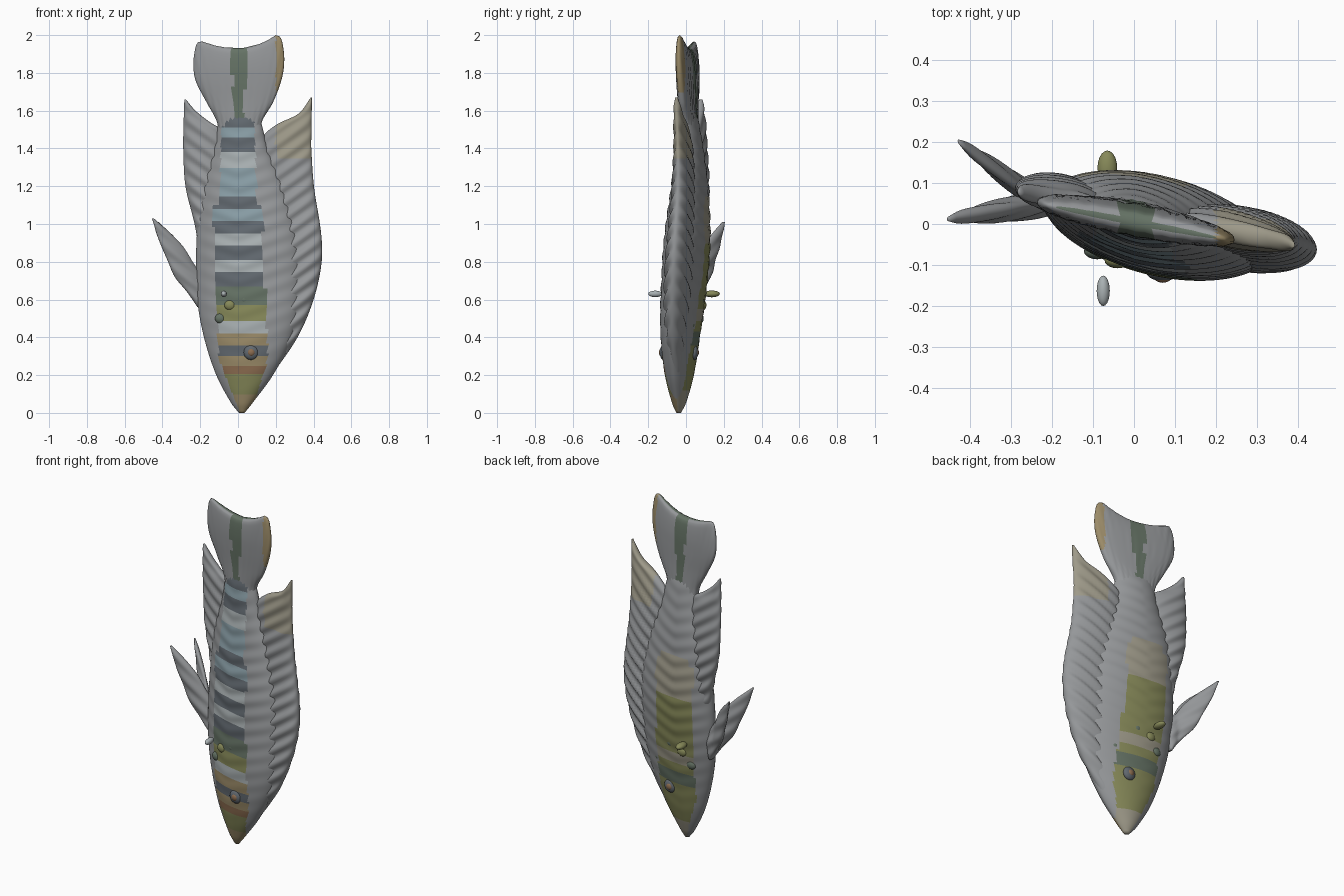
import bpy, bmesh, math
from mathutils import Vector

if "Cube" in bpy.data.objects:
    bpy.data.objects.remove(bpy.data.objects["Cube"])


def hermite(pts, z, k):
    """Smooth value of column k of a table whose column 0 is height."""
    n = len(pts)
    i = 0
    while i < n - 2 and z > pts[i + 1][0]:
        i += 1

    def slope(j):
        a, b = pts[max(j - 1, 0)], pts[min(j + 1, n - 1)]
        return (b[k] - a[k]) / (b[0] - a[0])
    h = pts[i + 1][0] - pts[i][0]
    t = (z - pts[i][0]) / h
    return ((2*t**3 - 3*t**2 + 1) * pts[i][k] + (t**3 - 2*t**2 + t) * h * slope(i)
            + (3*t**2 - 2*t**3) * pts[i + 1][k] + (t**3 - t**2) * h * slope(i + 1))


# Median surface of the fish: gently bent and turned about z
SPINE = [(0, -.035), (.4, -.02), (.8, .01), (1.2, .025), (1.6, .015), (2.0, .003)]


def median(x, z):
    return hermite(SPINE, z, 1) - .19 * x


# Palette, shared by all parts
COLOURS = {
    "grey": (.30, .31, .32), "slate": (.12, .14, .16), "blue": (.25, .34, .38),
    "pale": (.40, .44, .45), "olive": (.24, .25, .10), "moss": (.13, .17, .13),
    "ochre": (.33, .26, .14), "rust": (.26, .15, .08), "sand": (.34, .32, .25)}
NAMES = list(COLOURS)
MATS = []
for name, rgb in COLOURS.items():
    m = bpy.data.materials.new(name)
    m.diffuse_color = (*rgb, 1)
    m.use_nodes = True
    m.node_tree.nodes["Principled BSDF"].inputs["Base Color"].default_value = m.diffuse_color
    MATS.append(m)


def finish(name, bm, paint):
    bmesh.ops.recalc_face_normals(bm, faces=bm.faces)
    bm.normal_update()
    for f in bm.faces:
        f.smooth = True
        f.material_index = NAMES.index(paint(f.calc_center_median(), f.normal))
    me = bpy.data.meshes.new(name)
    bm.to_mesh(me)
    bm.free()
    for m in MATS:
        me.materials.append(m)
    ob = bpy.data.objects.new(name, me)
    bpy.context.collection.objects.link(ob)
    return ob


def loft(name, table, mid=median, paint=lambda c, n: "grey", rows=80, sides=48,
         power=1.0, ripple=lambda x, z: 0, lift=lambda x, z: 0):
    """Stack of lens sections; table rows are height, left x, right x, half thickness."""
    bm = bmesh.new()
    z0, z1 = table[0][0], table[-1][0]
    rings = []
    for r in range(rows + 1):
        z = z0 + (z1 - z0) * r / rows
        xl, xr, b = (hermite(table, z, k) for k in (1, 2, 3))
        ring = []
        for s in range(sides):
            a = 2 * math.pi * s / sides
            x = (xl + xr) / 2 + (xr - xl) / 2 * math.cos(a)
            sn = math.sin(a)
            y = b * math.copysign(abs(sn) ** power, sn) * (1 + ripple(x, z))
            ring.append(bm.verts.new((x, mid(x, z) + y, z + lift(x, z))))
        rings.append(ring)
    for lo, hi in zip(rings, rings[1:]):
        for s in range(sides):
            t = (s + 1) % sides
            bm.faces.new((lo[s], lo[t], hi[t], hi[s]))
    bm.faces.new(rings[0])
    bm.faces.new(rings[-1])
    return finish(name, bm, paint)


def blob(name, centre, radii, colour):
    bm = bmesh.new()
    bmesh.ops.create_uvsphere(bm, u_segments=20, v_segments=12, radius=1)
    for v in bm.verts:
        v.co = Vector(p * r + c for p, r, c in zip(v.co, radii, centre))
    return finish(name, bm, lambda c, n: colour)


# Body, with banded flank in front and an olive flank behind
BANDS = [(.10, "ochre"), (.20, "olive"), (.25, "rust"), (.30, "ochre"), (.36, "slate"),
         (.42, "ochre"), (.49, "pale"), (.57, "olive"), (.67, "moss"), (.75, "slate"),
         (.81, "pale"), (.89, "slate"), (.95, "pale"), (1.01, "slate"), (1.08, "blue"),
         (1.15, "slate"), (1.30, "blue"), (1.38, "pale"), (1.46, "slate"),
         (1.51, "blue"), (1.60, "slate")]


def paint_body(c, n):
    half = min(.13, .03 + c.z * .35) if c.z < 1.1 else .10 - .03 * (c.z - 1.1)
    if abs(c.x - (.04 - .04 * min(c.z, 1))) > half:
        return "grey"
    if n.y < 0:
        return next((col for top, col in BANDS if c.z < top), "grey")
    if c.z < .12 or abs(c.z - .52) < .03:
        return "sand"
    if .36 < c.z < .43:
        return "moss"
    return "olive" if c.z < .9 else "sand" if c.z < 1.15 else "grey"


loft("body", [
    (0, .005, .035, .012), (.05, -.035, .075, .035), (.2, -.115, .185, .072),
    (.4, -.18, .29, .095), (.6, -.215, .335, .108), (.9, -.22, .33, .113),
    (1.2, -.19, .25, .09), (1.4, -.13, .16, .068), (1.53, -.105, .125, .05),
    (1.62, -.09, .10, .03)],
    paint=paint_body, rows=150, sides=72, power=1.15,
    ripple=lambda x, z: .03 * math.sin(z * 75 - abs(x) * 25) * min(1, z))

# Dorsal fin along the right edge, with slanted rays
def rays(x, z):
    return .16 * math.sin(75 * (z - .7 * abs(x)))


loft("dorsal_fin", [
    (.18, .10, .165, .02), (.4, .15, .315, .045), (.6, .15, .40, .06),
    (.8, .15, .443, .063), (.95, .15, .44, .058), (1.2, .12, .402, .05),
    (1.4, .10, .388, .04), (1.46, .125, .388, .036), (1.53, .21, .389, .03),
    (1.58, .315, .390, .024), (1.67, .386, .392, .008)],
    mid=lambda x, z: median(x, z) + .01, rows=120, ripple=rays,
    paint=lambda c, n: "sand" if c.z > 1.35 and c.x > .2 else "grey")

# Anal fin along the left edge
loft("anal_fin", [
    (.85, -.205, -.12, .03), (1.0, -.23, -.10, .045), (1.2, -.278, -.08, .045),
    (1.4, -.29, -.07, .038), (1.5, -.289, -.09, .034), (1.54, -.288, -.15, .03),
    (1.6, -.286, -.225, .022), (1.66, -.284, -.276, .008)],
    mid=lambda x, z: median(x, z) + .012, ripple=rays)

# Tail fin with two lobes
def tail_lift(x, z):
    t = max(0, (z - 1.55) / .38)
    return t * t * (.07 if x > 0 else .04) * min(1, (x / .2) ** 2)


def paint_tail(c, n):
    if abs(c.x - .005) < .025 + .06 * max(0, c.z - 1.6):
        return "moss"
    return "ochre" if c.x > .2 and c.z > 1.7 else "grey"


loft("tail_fin", [
    (1.48, -.10, .115, .045), (1.55, -.115, .13, .043), (1.64, -.165, .185, .04),
    (1.75, -.225, .232, .04), (1.83, -.236, .245, .038), (1.90, -.225, .235, .03),
    (1.925, -.21, .22, .02), (1.93, -.19, .20, .008)],
    paint=paint_tail, lift=tail_lift, sides=64, power=.8,
    ripple=lambda x, z: .06 * math.cos(110 * x / (.4 + z - 1.5)))

# Pair of pelvic fins that part towards their tips
PELVIC = [(.56, -.215, -.195, .015), (.64, -.27, -.18, .03), (.72, -.335, -.19, .03),
          (.8, -.37, -.24, .027), (.88, -.405, -.29, .024), (.95, -.432, -.355, .018),
          (.99, -.443, -.40, .014), (1.03, -.456, -.446, .006)]


def spread(tip):
    return lambda x, z: .05 + (tip - .05) * max(0, (-x - .22) / .235)


loft("pelvic_fin_front", PELVIC, mid=spread(.012), rows=40, sides=32, ripple=rays)
loft("pelvic_fin_back", [(z - .04 * (z - .56), x0 * .89 - .024, x1 * .89 - .024, b)
                         for z, x0, x1, b in PELVIC],
     mid=lambda x, z: .06 + .135 * max(0, (-x - .24) / .18), rows=40, sides=32, ripple=rays)

# Small pectoral fin tips standing off either flank
blob("pectoral_fin_front", (-.075, -.163, .63), (.016, .037, .017), "pale")
blob("pectoral_fin_back", (-.065, .137, .63), (.024, .042, .018), "olive")

# Eyes and gill cover lumps on both faces of the head
for side, label in ((-1, "front"), (1, "back")):
    def on_flank(x, z, depth):
        return (x, median(x, z) + side * depth, z)
    blob("eye_" + label, on_flank(.07, .32, .08), (.04, .022, .04), "slate")
    blob("pupil_" + label, on_flank(.07, .32, .094), (.02, .012, .02), "rust")
    for i, (x, z) in enumerate([(-.09, .50), (-.04, .57), (.04, .60), (.12, .57), (.15, .47)]):
        blob(f"gill_lump_{label}_{i}", on_flank(x, z, .088 if abs(x) < .06 else .07),
             (.032, .02, .028), "olive" if i % 2 else "moss")
